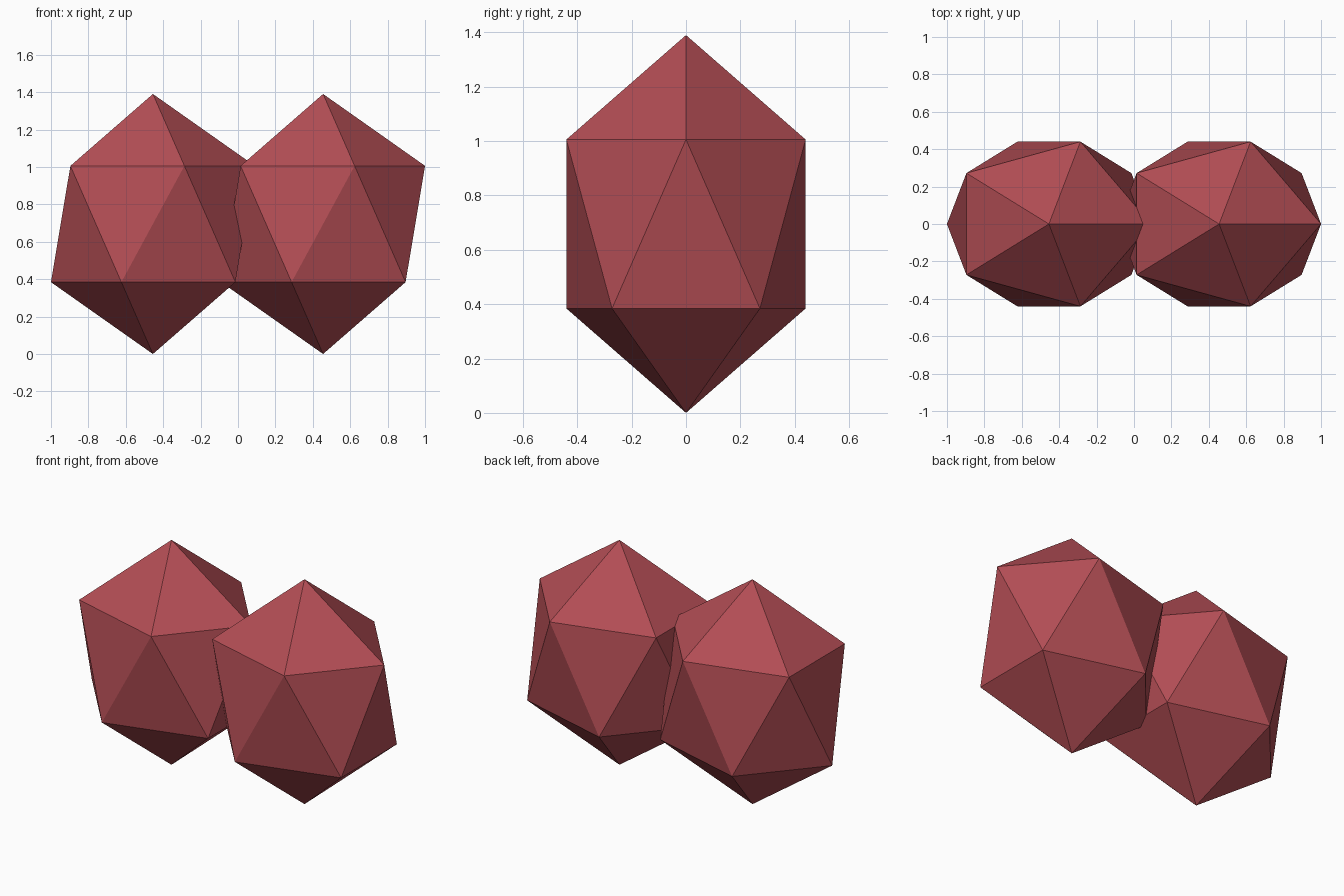
import bpy

if "Cube" in bpy.data.objects:
    bpy.data.objects.remove(bpy.data.objects["Cube"])

RADII = (0.6095, 0.5175, 0.695)   # stretched icosahedron half sizes
OFFSET = 0.455

red = bpy.data.materials.new("red")
red.diffuse_color = (0.45, 0.075, 0.09, 1)
red.use_nodes = True
red.node_tree.nodes["Principled BSDF"].inputs["Base Color"].default_value = red.diffuse_color


def gem(name, x):
    """Flat-faced 20-sided lobe standing on its lower point."""
    bpy.ops.mesh.primitive_ico_sphere_add(
        subdivisions=1, radius=1, location=(x, 0, RADII[2]))
    ob = bpy.context.object
    ob.name = name
    ob.scale = RADII
    bpy.ops.object.transform_apply(location=False, rotation=False, scale=True)
    ob.data.materials.append(red)


# Two identical lobes overlapping slightly at the middle
for name, x in (("left_lobe", -OFFSET), ("right_lobe", OFFSET)):
    gem(name, x)
